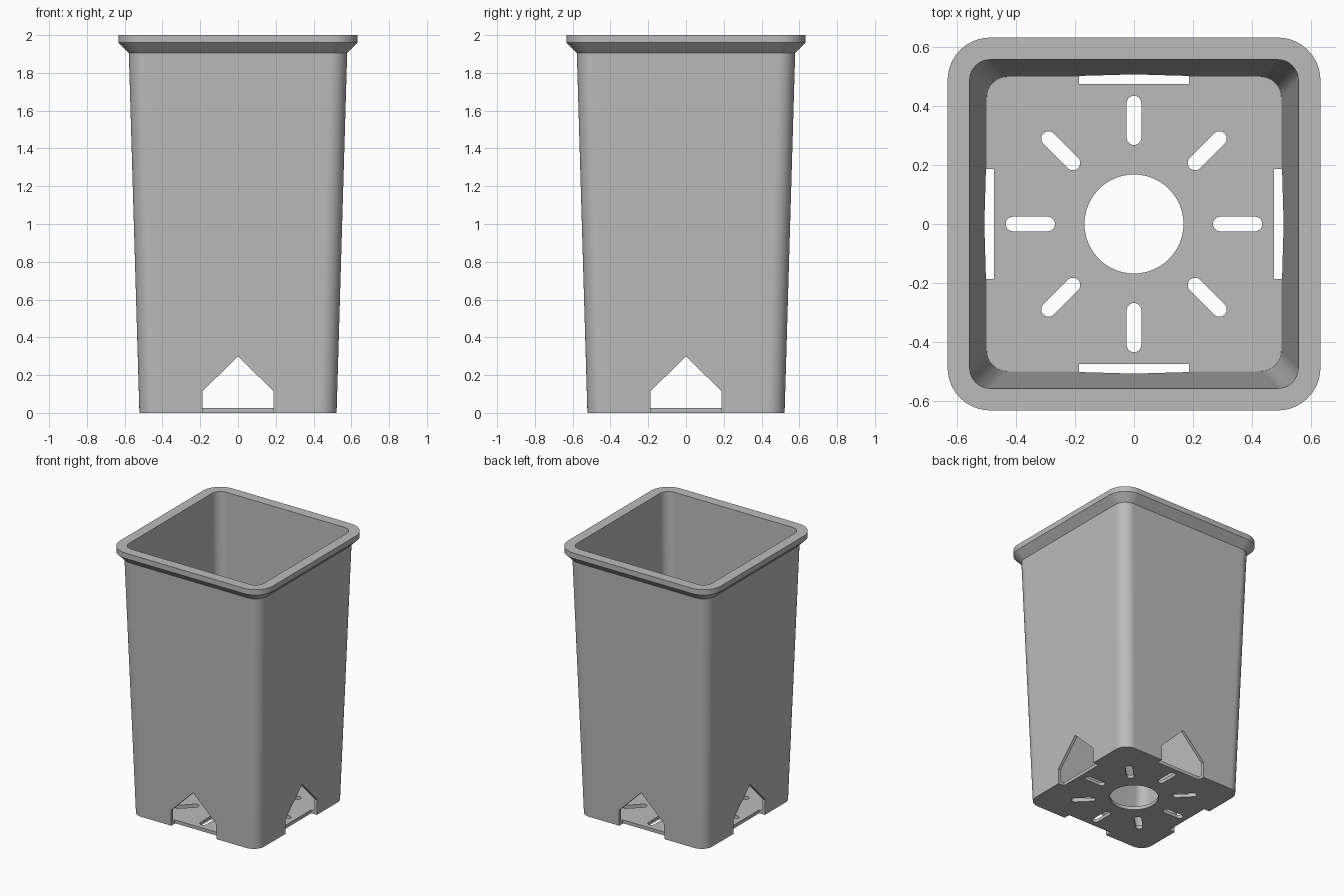
import bpy, bmesh, math
from mathutils import Matrix, Vector

cube = bpy.data.objects.get("Cube")
if cube:
    bpy.data.objects.remove(cube, do_unlink=True)

grey = bpy.data.materials.new("grey plastic")
grey.use_nodes = True
colour = (0.5, 0.5, 0.5, 1)
grey.diffuse_color = colour
grey.node_tree.nodes["Principled BSDF"].inputs["Base Color"].default_value = colour


def rounded_square(half, radius, z, steps=10):
    """Outline of a square with rounded corners at height z."""
    points = []
    for corner in range(4):
        turn = Matrix.Rotation(corner * math.pi / 2, 3, 'Z')
        for i in range(steps + 1):
            a = i / steps * math.pi / 2
            c = half - radius
            points.append(turn @ Vector((c + radius * math.cos(a), c + radius * math.sin(a), z)))
    return points


def loft(bm, outlines):
    """Closed solid through a list of matching outlines."""
    rings = [[bm.verts.new(p) for p in outline] for outline in outlines]
    for low, high in zip(rings, rings[1:]):
        for i in range(len(low)):
            j = (i + 1) % len(low)
            bm.faces.new((low[i], low[j], high[j], high[i]))
    bm.faces.new(rings[0][::-1])
    bm.faces.new(rings[-1])


def make_object(name, bm):
    bmesh.ops.recalc_face_normals(bm, faces=bm.faces)
    mesh = bpy.data.meshes.new(name)
    bm.to_mesh(mesh)
    bm.free()
    mesh.materials.append(grey)
    obj = bpy.data.objects.new(name, mesh)
    bpy.context.collection.objects.link(obj)
    return obj


# Pot: outside wall, flared rim, then down the inside to the floor
profile = [(0.522, 0.09, 0), (0.578, 0.09, 1.905), (0.633, 0.145, 1.96),
           (0.633, 0.145, 2), (0.558, 0.07, 2), (0.5, 0.07, 0.025)]
bm = bmesh.new()
loft(bm, [rounded_square(*ring) for ring in profile])
pot = make_object("square_pot", bm)

# Cutters: centre drain hole, eight radial slots, four pointed side notches
bm = bmesh.new()
low, high = -0.1, 0.08


def prism(outline_at):
    loft(bm, [outline_at(low), outline_at(high)])


def circle(z):
    return [Vector((0.168 * math.cos(a), 0.168 * math.sin(a), z))
            for a in (math.tau * i / 64 for i in range(64))]


def slot(z, turn):
    r, start, end, steps = 0.025, 0.293, 0.41, 10
    points = []
    for centre, first in ((end, -math.pi / 2), (start, math.pi / 2)):
        for i in range(steps + 1):
            a = first + math.pi * i / steps
            points.append(turn @ Vector((centre + r * math.cos(a), r * math.sin(a), z)))
    return points


def notch(depth, turn):
    shape = [(-0.187, -0.1), (0.187, -0.1), (0.187, 0.115), (0, 0.3), (-0.187, 0.115)]
    return [turn @ Vector((depth, y, z)) for y, z in shape]


prism(circle)
for k in range(8):
    turn = Matrix.Rotation(k * math.pi / 4, 3, 'Z')
    prism(lambda z: slot(z, turn))
    if k % 2 == 0:
        loft(bm, [notch(0.475, turn), notch(0.8, turn)])
cutter = make_object("drain_cutter", bm)
cutter.hide_render = True

# Cut the openings and keep the result
cut = pot.modifiers.new("openings", 'BOOLEAN')
cut.operation = 'DIFFERENCE'
cut.solver = 'EXACT'
cut.object = cutter
bpy.ops.object.select_all(action='DESELECT')
pot.select_set(True)
bpy.context.view_layer.objects.active = pot
bpy.ops.object.modifier_apply(modifier=cut.name)
bpy.data.objects.remove(cutter, do_unlink=True)

# Smooth corners, crisp edges, flat walls
bpy.ops.object.shade_smooth_by_angle(angle=math.radians(30))
weighted = pot.modifiers.new("flat walls", 'WEIGHTED_NORMAL')
weighted.keep_sharp = True
